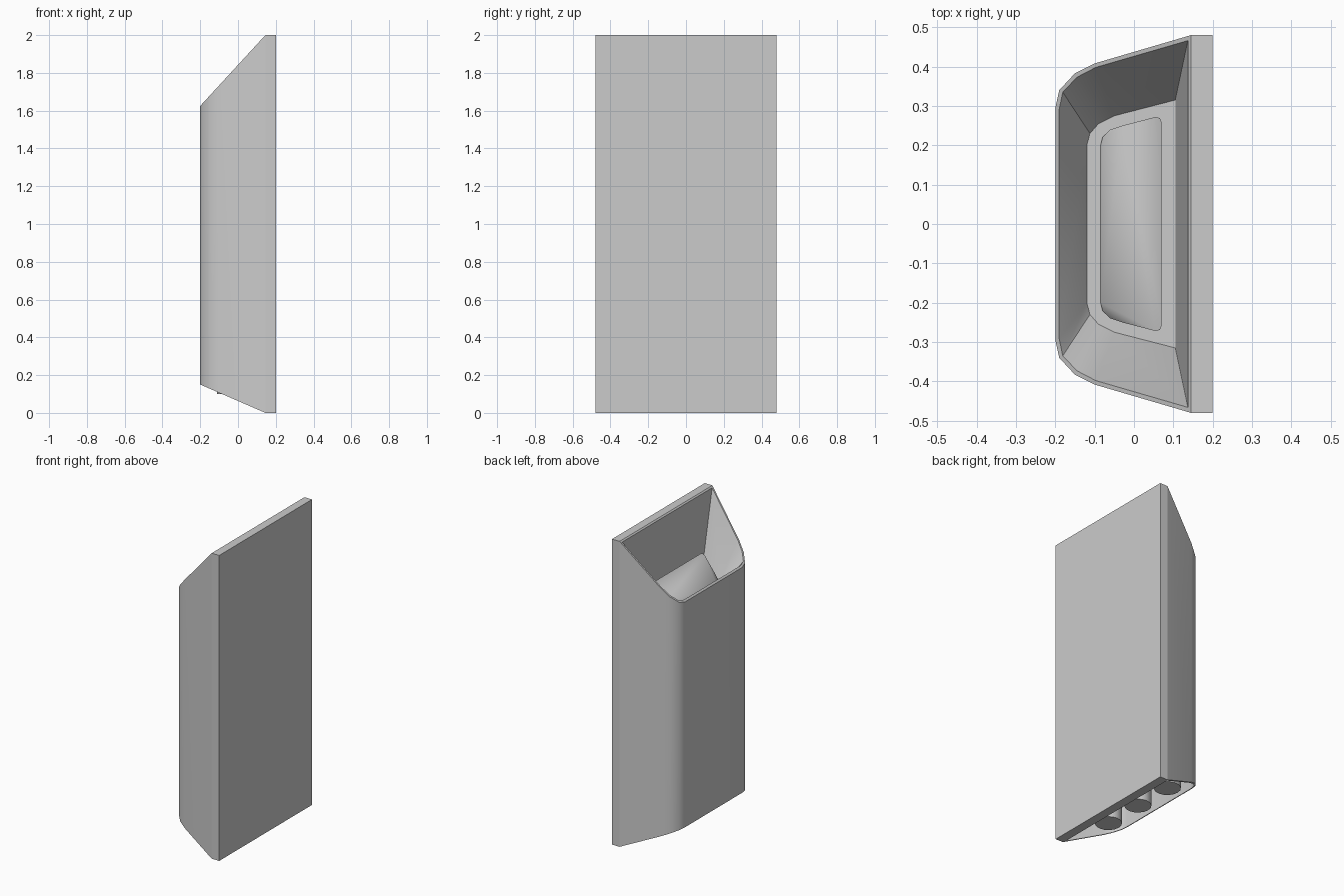
import bpy, bmesh, math

if "Cube" in bpy.data.objects:
    bpy.data.objects.remove(bpy.data.objects["Cube"])

# Half outlines in plan (x, y), from the wall plate round to the front
OUTER = [(.145, .48), (-.10, .408), (-.15, .383), (-.19, .34), (-.20, .295)]
INNER = [(.137, .466), (-.097, .398), (-.145, .373), (-.181, .335), (-.19, .292)]
FLOOR = [(.105, .315), (-.05, .275), (-.09, .255), (-.112, .23), (-.12, .20)]
LAMP = [(.07, .258), (.066, .269), (.055, .272), (-.03, .25), (-.06, .24),
        (-.08, .22), (-.085, .20)]


def top_z(x):
    return 2 - max(0, .145 - x) * .375 / .345


def bottom_z(x):
    return max(0, .145 - x) * .15 / .345


def lamp_z(x):
    return 1.66 - (.07 - x) * .95


def finish(bm, name, angle):
    bmesh.ops.recalc_face_normals(bm, faces=bm.faces)
    me = bpy.data.meshes.new(name)
    bm.to_mesh(me)
    bm.free()
    ob = bpy.data.objects.new(name, me)
    bpy.context.collection.objects.link(ob)
    bpy.ops.object.select_all(action='DESELECT')
    ob.select_set(True)
    bpy.context.view_layer.objects.active = ob
    bpy.ops.object.shade_smooth_by_angle(angle=math.radians(angle))
    return ob


def loft(name, layers, angle=35, skip_back=None, caps=(True, True)):
    """Skin mirrored plan outlines; each layer is (half outline, height function)."""
    bm = bmesh.new()
    rings = []
    for half, z in layers:
        pts = half + [(x, -y) for x, y in reversed(half)]
        rings.append([bm.verts.new((x, y, z(x))) for x, y in pts])
    n = len(rings[0])
    for k, (a, b) in enumerate(zip(rings, rings[1:])):
        for i in range(n):
            j = (i + 1) % n
            if not (k == skip_back and i == n - 1):
                bm.faces.new((a[i], a[j], b[j], b[i]))
    for ring, cap in zip((rings[0], rings[-1]), caps):
        if cap:
            bm.faces.new(ring)
    return finish(bm, name, angle)


# Shell: reflector floor, funnel, rim, outer wall, lower rim, lower recess
loft("housing", [
    (FLOOR, lambda x: 1.51),
    (INNER, top_z),
    (OUTER, top_z),
    (OUTER, bottom_z),
    (INNER, bottom_z),
    (INNER, lambda x: .30),
], skip_back=2)

# Flat plate against the wall
bm = bmesh.new()
bmesh.ops.create_cube(bm, size=1)
for v in bm.verts:
    v.co = (.1725 + v.co.x * .055, v.co.y * .96, 1 + v.co.z * 2)
finish(bm, "wall_plate", 30)

# Upper lamp with slanted, softly shaded top
loft("upper_lamp", [(LAMP, lambda x: 1.505), (LAMP, lamp_z)], angle=80,
     caps=(False, True))

# Three spot lamps hanging in the lower recess
for i, y in enumerate((-.27, 0, .27)):
    bpy.ops.mesh.primitive_cylinder_add(vertices=16, radius=.08, depth=.2,
                                        location=(-.03, y, .2))
    bpy.context.object.name = f"lower_spot_{i + 1}"
    bpy.ops.object.shade_smooth_by_angle(angle=math.radians(35))
